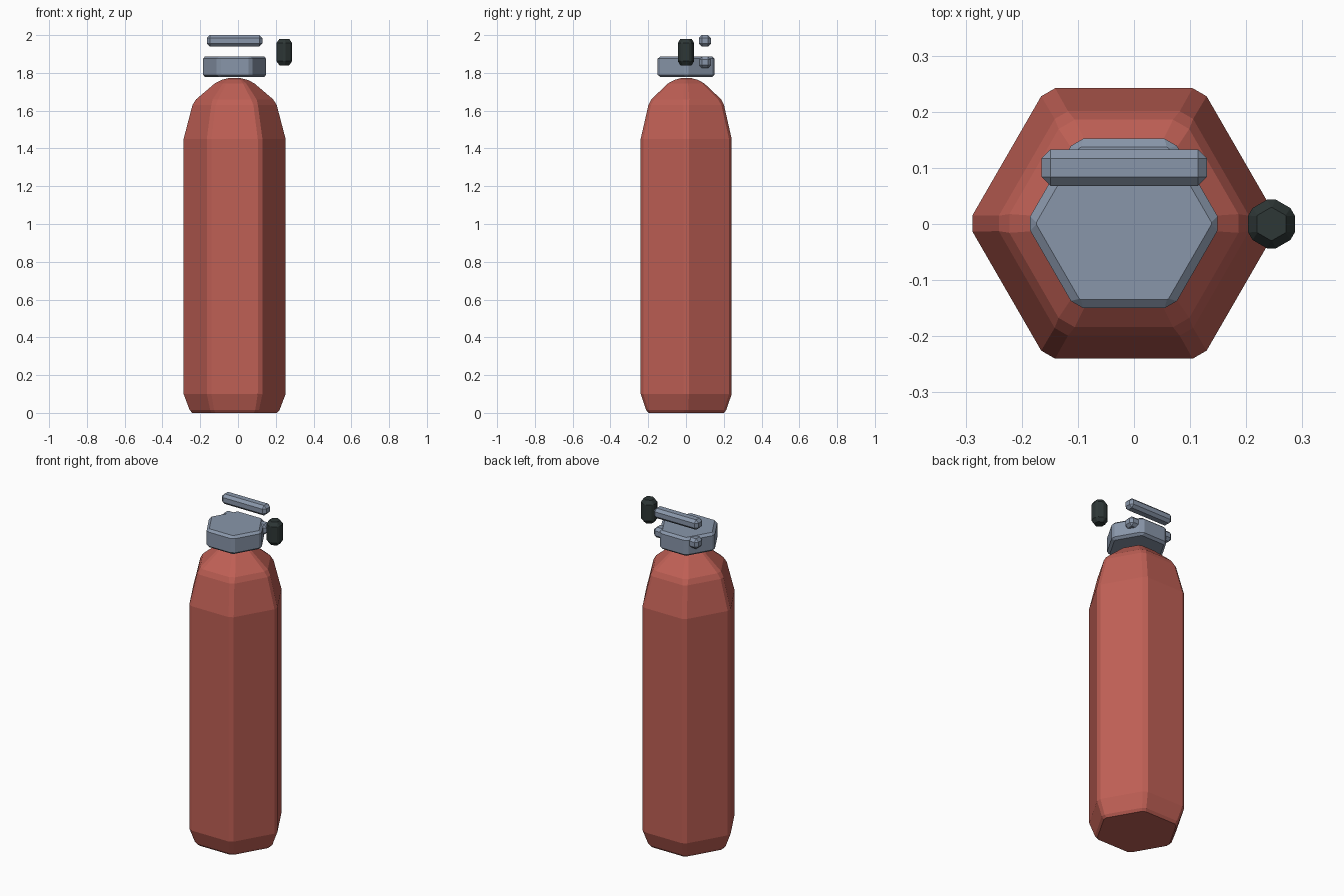
import bpy, bmesh, math

if "Cube" in bpy.data.objects:
    bpy.data.objects.remove(bpy.data.objects["Cube"])


def material(name, rgb):
    m = bpy.data.materials.new(name)
    m.diffuse_color = (*rgb, 1)
    m.use_nodes = True
    m.node_tree.nodes["Principled BSDF"].inputs["Base Color"].default_value = m.diffuse_color
    return m


RED = material("tank red", (0.52, 0.115, 0.09))
GREY = material("valve grey", (0.25, 0.305, 0.40))
BLACK = material("knob black", (0.027, 0.038, 0.037))


def finish(name, bm, mat):
    bmesh.ops.recalc_face_normals(bm, faces=bm.faces)
    mesh = bpy.data.meshes.new(name)
    bm.to_mesh(mesh)
    bm.free()
    mesh.materials.append(mat)
    ob = bpy.data.objects.new(name, mesh)
    bpy.context.collection.objects.link(ob)
    return ob


def hex_stack(name, cx, cy, profile, mat, turn=0.0):
    """Loft hexagons with cut corners; profile rows are (z, flat radius, corner radius)."""
    bm = bmesh.new()
    rings = []
    for z, flat, corner in profile:
        w = (flat / math.cos(math.pi / 6) - corner) * math.sqrt(3)
        ring = []
        for k in range(6):
            a = turn + k * math.pi / 3
            c, s = math.cos(a), math.sin(a)
            for side in (-w, w):
                ring.append(bm.verts.new((cx + corner * c - side * s,
                                          cy + corner * s + side * c, z)))
        rings.append(ring)
    for lo, hi in zip(rings, rings[1:]):
        for i in range(12):
            j = (i + 1) % 12
            bm.faces.new((lo[i], lo[j], hi[j], hi[i]))
    bm.faces.new(rings[0][::-1])
    bm.faces.new(rings[-1])
    return finish(name, bm, mat)


def bar(name, x0, x1, y0, y1, z0, z1, mat, chamfer=0.016):
    bm = bmesh.new()
    bmesh.ops.create_cube(bm, size=1)
    for v in bm.verts:
        v.co = (x1 if v.co.x > 0 else x0, y1 if v.co.y > 0 else y0,
                z1 if v.co.z > 0 else z0)
    bmesh.ops.bevel(bm, geom=bm.edges[:], offset=chamfer, segments=1,
                    affect='EDGES')
    return finish(name, bm, mat)


CX = -0.018

# Gas tank with tapered shoulder
hex_stack("tank", CX, 0.001, [
    (0.0, 0.200, 0.224), (0.015, 0.212, 0.238), (0.10, 0.241, 0.270),
    (1.45, 0.241, 0.270), (1.63, 0.200, 0.223), (1.66, 0.185, 0.204),
    (1.745, 0.095, 0.104), (1.763, 0.062, 0.069), (1.773, 0.025, 0.0285)], RED)

# Valve head
hex_stack("valve_head", CX, 0.001, [
    (1.777, 0.136, 0.156), (1.79, 0.151, 0.167),
    (1.875, 0.151, 0.167), (1.888, 0.136, 0.156)], GREY)

# Upper carry bar and the lower bar running through the head
for name, z0, z1 in (("upper_bar", 1.94, 2.0), ("lower_bar", 1.825, 1.886)):
    bar(name, -0.165, 0.13, 0.068, 0.133, z0, z1, GREY)

# Side knob
hex_stack("side_knob", 0.245, 0.0, [
    (1.84, 0.026, 0.0295), (1.862, 0.0415, 0.0435),
    (1.958, 0.0415, 0.0435), (1.98, 0.026, 0.0295)], BLACK, math.pi / 6)
